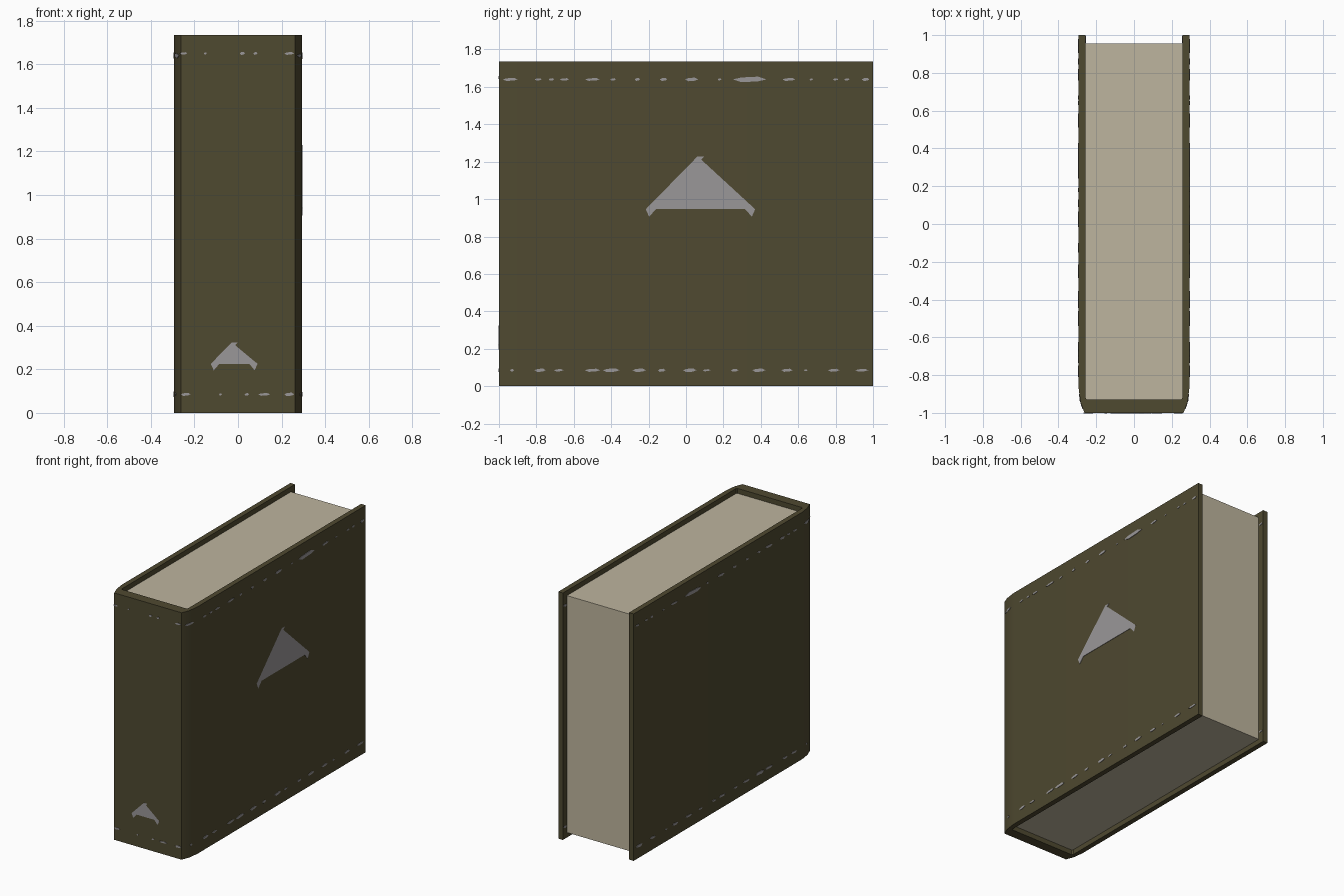
import bpy, bmesh, math, random
from mathutils import Vector

if "Cube" in bpy.data.objects:
    bpy.data.objects.remove(bpy.data.objects["Cube"])

random.seed(4)
H = 1.735            # cover height
OUT, INN = 0.293, 0.257   # outer / inner half width of the boards


def material(name, rgb):
    m = bpy.data.materials.new(name)
    m.diffuse_color = (*rgb, 1)
    m.use_nodes = True
    m.node_tree.nodes["Principled BSDF"].inputs["Base Color"].default_value = m.diffuse_color
    return m


OLIVE = material("olive cover", (0.078, 0.067, 0.030))
PAPER = material("tan paper", (0.515, 0.462, 0.342))
SILVER = material("grey trim", (0.323, 0.309, 0.314))


def add_prism(bm, base, shift):
    """Closed prism from a ring of points swept along a vector."""
    a = [bm.verts.new(p) for p in base]
    b = [bm.verts.new(Vector(p) + Vector(shift)) for p in base]
    n = len(a)
    bm.faces.new(a[::-1])
    bm.faces.new(b)
    for i in range(n):
        j = (i + 1) % n
        bm.faces.new((a[i], a[j], b[j], b[i]))


def finish(bm, name, mat):
    bmesh.ops.recalc_face_normals(bm, faces=bm.faces)
    me = bpy.data.meshes.new(name)
    bm.to_mesh(me)
    bm.free()
    ob = bpy.data.objects.new(name, me)
    bpy.context.collection.objects.link(ob)
    me.materials.append(mat)
    return ob


# Cover: U-shaped profile with a softened spine
half = [(INN, 1), (OUT, 1), (OUT, -0.87), (0.283, -0.945), (0.262, -1)]
inner = [(-INN + 0.008, -0.93), (-INN, -0.92)]
right = half
left = [(-x, y) for x, y in reversed(half)]
profile = right + left + [(-INN, -0.92), (-INN + 0.008, -0.93),
                          (INN - 0.008, -0.93), (INN, -0.92)]
bm = bmesh.new()
add_prism(bm, [(x, y, 0) for x, y in profile], (0, 0, H))
cover = finish(bm, "cover", OLIVE)
bpy.context.view_layer.objects.active = cover
cover.select_set(True)
bpy.ops.object.shade_smooth_by_angle(angle=math.radians(30))

# Page block, slightly recessed on the three open sides
w = INN + 0.0005
page = [(w, 0.955), (-w, 0.955), (-w, -0.92), (-w + 0.008, -0.931),
        (w - 0.008, -0.931), (w, -0.92)]
bm = bmesh.new()
add_prism(bm, [(x, y, 0.035) for x, y in page], (0, 0, H - 0.07))
finish(bm, "page_block", PAPER)


def rounded_triangle(centers, r, steps=5):
    """Outline around three counter-clockwise arc centres."""
    pts = []
    for i in range(3):
        p, c, n = (Vector(centers[k % 3]) for k in (i - 1, i, i + 1))
        a0 = math.atan2(-(c - p).x, (c - p).y)
        a1 = math.atan2(-(n - c).x, (n - c).y)
        a0, a1 = a0 + math.pi, a1 + math.pi      # outward normals
        a1 = a0 + (a1 - a0) % (2 * math.pi)
        for s in range(steps + 1):
            a = a0 + (a1 - a0) * s / steps
            pts.append((c.x + r * math.cos(a), c.y + r * math.sin(a)))
    return pts


# Emblem plates on the right board and on the spine
bm = bmesh.new()
tri = rounded_triangle([(-0.215, 0.922), (0.37, 0.922), (0.08, 1.245)], 0.024)
add_prism(bm, [(OUT - 0.002, y, z) for y, z in tri], (0.005, 0, 0))
finish(bm, "side_emblem", SILVER)
bm = bmesh.new()
tri = rounded_triangle([(-0.125, 0.207), (0.09, 0.207), (-0.015, 0.335)], 0.018)
add_prism(bm, [(x, -0.998, z) for x, z in tri], (0, -0.005, 0))
finish(bm, "spine_emblem", SILVER)


def board_x(y):
    """Outer half width of the cover at depth y."""
    if y >= -0.87:
        return OUT
    if y >= -0.945:
        return 0.283 + 0.01 * (y + 0.945) / 0.075
    return 0.262 + 0.021 * (y + 1) / 0.055


def fleck(u, v, width):
    """Uneven six-sided worn mark."""
    h = (0.005 + 0.05 * width) * random.uniform(0.8, 1.3)
    a = width / 2
    return [(u - a, v), (u - a / 2, v - h), (u + a / 2, v - h * 0.7),
            (u + a, v), (u + a / 2, v + h), (u - a / 2, v + h * 0.7)]


# Worn dashed lines: (position, width) along boards and spine
top_row = [(-.94, .08), (-.79, .04), (-.72, .03), (-.65, .05), (-.50, .08),
           (-.39, .03), (-.26, .03), (-.12, .04), (.03, .07), (.18, .02),
           (.34, .18), (.55, .07), (.67, .02), (.80, .03), (.86, .03), (.96, .04)]
low_row = [(-.93, .02), (-.78, .06), (-.68, .05), (-.50, .08), (-.40, .09),
           (-.25, .07), (-.13, .04), (.02, .07), (.11, .04), (.26, .04),
           (.39, .07), (.54, .06), (.64, .02), (.79, .06), (.94, .07)]
spine_top = [(-.25, .035), (-.15, .014), (.02, .025), (.08, .02), (.235, .045)]
spine_low = [(-.24, .045), (-.08, .014), (.04, .02), (.12, .055), (.235, .045)]

bm = bmesh.new()
for side in (1, -1):
    for row, z in ((top_row, 1.64), (low_row, 0.085)):
        for y, width in row:
            add_prism(bm, [(side * (board_x(a) - 0.002), a, b)
                           for a, b in fleck(y, z, width)], (side * 0.005, 0, 0))
        # marks on the inside lip of each board
        add_prism(bm, [(side * (INN + 0.002), a, b)
                       for a, b in fleck(0.977, z, 0.035)], (-side * 0.005, 0, 0))
for row, z in ((spine_top, 1.65), (spine_low, 0.085)):
    for x, width in row:
        add_prism(bm, [(a, -0.998, b) for a, b in fleck(x, z, width)], (0, -0.005, 0))
finish(bm, "dashed_trim", SILVER)
